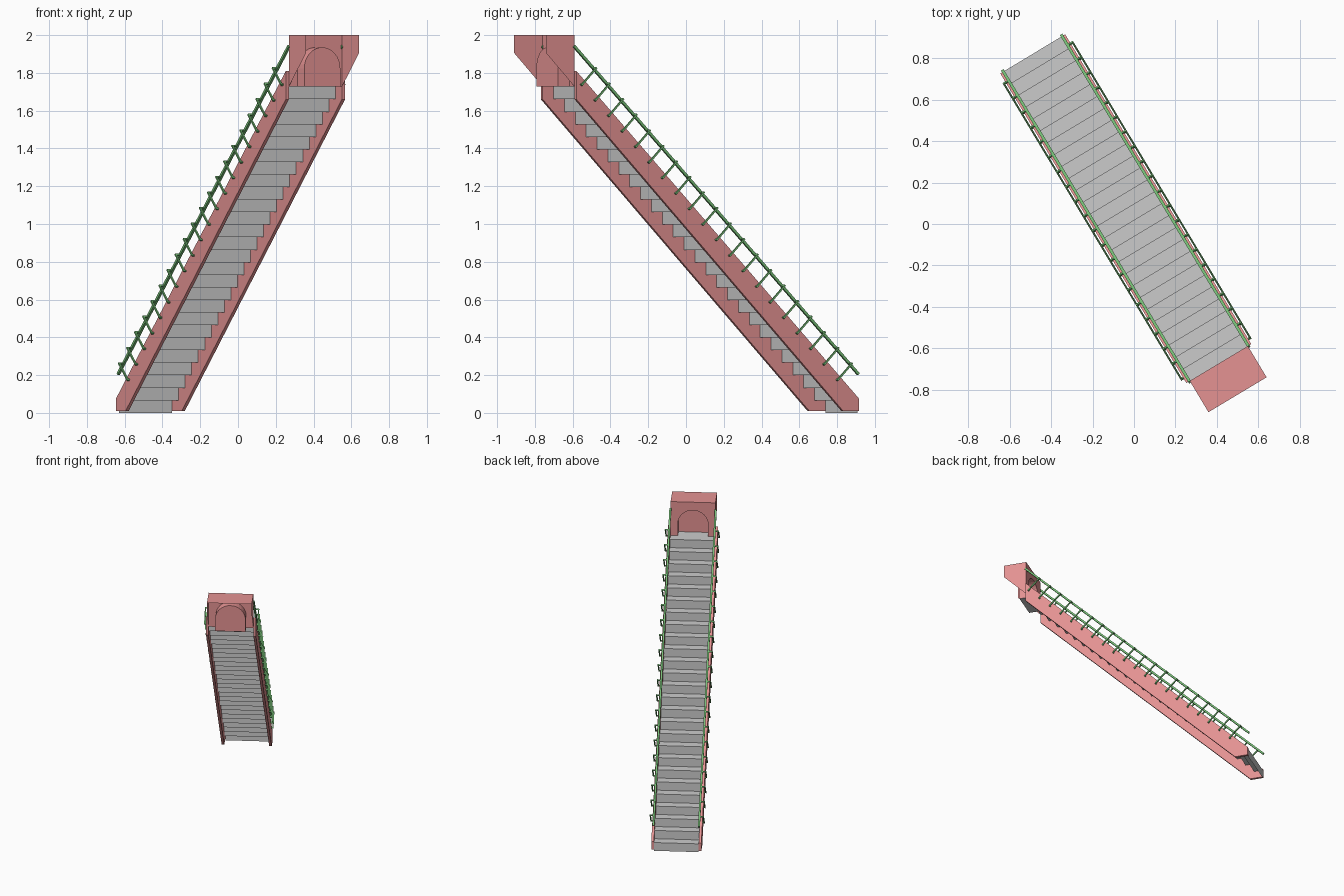
import bpy, bmesh, math
from mathutils import Vector, Matrix

cube = bpy.data.objects.get("Cube")
if cube:
    bpy.data.objects.remove(cube, do_unlink=True)

TURN = math.radians(31)      # heading of the whole flight
START, END = -0.957, 0.789   # run of the flight
TOP = 1.727                  # landing height
STEPS = 26
SLOPE = TOP / (END - START)
HALF = 0.164                 # half the clear width
CENTRE = 0.004               # sideways centre line


def material(name, rgb):
    m = bpy.data.materials.new(name)
    m.use_nodes = True
    m.diffuse_color = (*rgb, 1)
    m.node_tree.nodes["Principled BSDF"].inputs["Base Color"].default_value = (*rgb, 1)
    return m


red = material("dusty red", (0.78, 0.29, 0.29))
grey = material("stone grey", (0.60, 0.60, 0.60))
green = material("rail green", (0.18, 0.51, 0.18))


def P(side, run, z):
    """Point from sideways offset, distance up the flight, and height."""
    return Vector((side + CENTRE, -run, z))


def finish(name, bm, mat):
    bmesh.ops.recalc_face_normals(bm, faces=bm.faces)
    mesh = bpy.data.meshes.new(name)
    bm.to_mesh(mesh)
    bm.free()
    mesh.materials.append(mat)
    ob = bpy.data.objects.new(name, mesh)
    ob.rotation_euler.z = TURN
    bpy.context.collection.objects.link(ob)


def face(bm, pts):
    return bm.faces.new([bm.verts.new(p) for p in pts])


def strip(bm, line_a, line_b):
    for i in range(len(line_a) - 1):
        face(bm, [line_a[i], line_a[i + 1], line_b[i + 1], line_b[i]])


def weld(bm):
    bmesh.ops.remove_doubles(bm, verts=bm.verts, dist=0.0001)


def bar(bm, a, b, width):
    """Square bar from a to b, its sides square to the flight."""
    d = b - a
    along = d.normalized()
    ref = Vector((1, 0, 0)) if abs(along.x) < 0.9 else Vector((0, -1, SLOPE)).normalized()
    up = along.cross(ref)
    frame = Matrix((ref * width, up * width, d + along * width)).transposed().to_4x4()
    bmesh.ops.create_cube(bm, size=1, matrix=Matrix.Translation((a + b) / 2) @ frame)


# Folded sheet of risers and treads
run, rise = (END - START) / STEPS, TOP / STEPS
line = [(START, 0)]
for i in range(STEPS):
    line += [(START + i * run, (i + 1) * rise), (START + (i + 1) * run, (i + 1) * rise)]
bm = bmesh.new()
strip(bm, [P(-HALF, u, z) for u, z in line], [P(HALF, u, z) for u, z in line])
weld(bm)
finish("steps", bm, grey)

# Side stringers
outline = [(START, 0.01), (START, 0.075), (END, 1.81), (END, 1.66), (-0.858, 0.01)]
for name, s in (("left_stringer", 1), ("right_stringer", -1)):
    bm = bmesh.new()
    f = face(bm, [P(s * HALF, u, z) for u, z in outline])
    new = bmesh.ops.extrude_face_region(bm, geom=[f])["geom"]
    bmesh.ops.translate(bm, vec=(s * 0.019, 0, 0),
                        verts=[v for v in new if isinstance(v, bmesh.types.BMVert)])
    finish(name, bm, red)

# Head house: roof, sloping-bottomed sides and arched wall, open at the far end
FAR, NICHE, R = 0.965, 0.86, 0.111
SPRING = 1.935 - R
arch = [(-R, TOP)]
arch += [(-R * math.cos(math.pi * i / 16), SPRING + R * math.sin(math.pi * i / 16))
         for i in range(17)]
arch += [(R, TOP)]
bm = bmesh.new()
face(bm, [P(-HALF, END, 2), P(HALF, END, 2), P(HALF, FAR, 2), P(-HALF, FAR, 2)])
for s in (-HALF, HALF):
    face(bm, [P(s, END, TOP), P(s, END, 2), P(s, FAR, 2), P(s, FAR, 1.905)])
wall = [(-HALF, TOP)] + arch + [(HALF, TOP), (HALF, 2), (-HALF, 2)]
face(bm, [P(x, END, z) for x, z in wall])
weld(bm)
finish("head_house", bm, red)

# Arched niche
bm = bmesh.new()
strip(bm, [P(x, END, z) for x, z in arch], [P(x, NICHE, z) for x, z in arch])
face(bm, [P(x, NICHE, z) for x, z in arch])
weld(bm)
finish("arched_niche", bm, red)

bm = bmesh.new()
face(bm, [P(-R, END, TOP), P(R, END, TOP), P(R, NICHE, TOP), P(-R, NICHE, TOP)])
finish("niche_floor", bm, grey)


# Handrails with hooked brackets
def rail_z(u):
    return 0.21 + SLOPE * (u - START)


POSTS = 20
RAIL, OUT, DROP = 0.166, 0.194, 0.086
for name, s in (("left", 1), ("right", -1)):
    bm = bmesh.new()
    bar(bm, P(s * RAIL, START, rail_z(START)), P(s * RAIL, END, rail_z(END)), 0.014)
    finish(name + "_handrail", bm, green)
    bm = bmesh.new()
    for i in range(POSTS):
        u = -0.905 + 1.58 * i / (POSTS - 1)
        z = rail_z(u)
        path = [P(s * RAIL, u, z), P(s * OUT, u, z),
                P(s * OUT, u + DROP, z - DROP), P(s * 0.18, u + DROP, z - DROP)]
        for a, b in zip(path, path[1:]):
            bar(bm, a, b, 0.009)
    finish(name + "_rail_brackets", bm, green)
